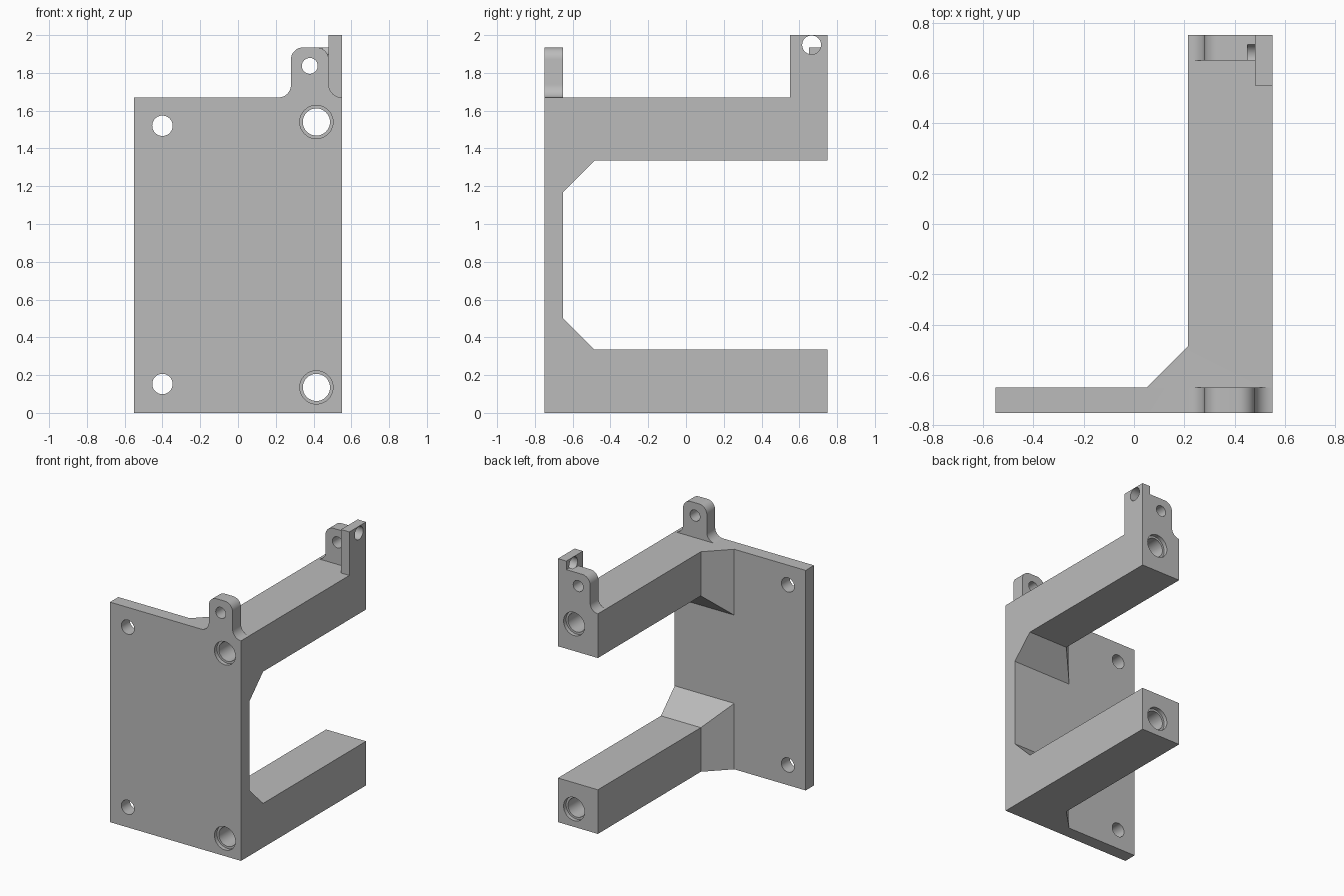
import bpy, bmesh, math
from mathutils import Matrix, Vector

if "Cube" in bpy.data.objects:
    bpy.data.objects.remove(bpy.data.objects["Cube"])

grey = bpy.data.materials.new("plain_grey")
grey.diffuse_color = (0.5, 0.5, 0.5, 1)
grey.use_nodes = True
grey.node_tree.nodes["Principled BSDF"].inputs["Base Color"].default_value = grey.diffuse_color


def finish(name, bm):
    bmesh.ops.recalc_face_normals(bm, faces=bm.faces)
    me = bpy.data.meshes.new(name)
    bm.to_mesh(me)
    bm.free()
    me.materials.append(grey)
    ob = bpy.data.objects.new(name, me)
    bpy.context.collection.objects.link(ob)
    return ob


def hull(name, points):
    bm = bmesh.new()
    for p in points:
        bm.verts.new(p)
    bmesh.ops.convex_hull(bm, input=bm.verts)
    bmesh.ops.dissolve_limit(bm, angle_limit=0.01, verts=bm.verts, edges=bm.edges)
    return finish(name, bm)


def rect(x0, x1, z0, z1, y):
    return [(x, y, z) for x in (x0, x1) for z in (z0, z1)]


def box(name, x0, x1, y0, y1, z0, z1):
    return hull(name, rect(x0, x1, z0, z1, y0) + rect(x0, x1, z0, z1, y1))


def prism(name, profile, y0, y1):
    """Extrude an x/z outline along y."""
    bm = bmesh.new()
    face = bm.faces.new([bm.verts.new((x, y0, z)) for x, z in profile])
    ext = bmesh.ops.extrude_face_region(bm, geom=[face])
    verts = [v for v in ext["geom"] if isinstance(v, bmesh.types.BMVert)]
    bmesh.ops.translate(bm, verts=verts, vec=(0, y1 - y0, 0))
    return finish(name, bm)


def rod(name, start, end, r):
    a, b = Vector(start), Vector(end)
    rot = (b - a).to_track_quat('Z', 'Y').to_matrix().to_4x4()
    bm = bmesh.new()
    bmesh.ops.create_cone(bm, cap_ends=True, segments=40, radius1=r, radius2=r,
                          depth=(b - a).length,
                          matrix=Matrix.Translation((a + b) / 2) @ rot)
    return finish(name, bm)


def arc(cx, cz, r, a0, a1, n=10):
    return [(cx + r * math.cos(math.radians(a0 + (a1 - a0) * i / n)),
             cz + r * math.sin(math.radians(a0 + (a1 - a0) * i / n)))
            for i in range(n + 1)]


# Front plate is the base every other part is merged into
bracket = box("bracket", -0.55, 0.55, -0.75, -0.65, 0, 1.67)
adds, cuts = [], []

# Two arms, each with a flared gusset at the plate
for z0, z1, g0, g1 in ((0, 0.335, 0, 0.5), (1.335, 1.67, 1.17, 1.67)):
    adds.append(box("arm", 0.215, 0.55, -0.75, 0.75, z0, z1))
    adds.append(hull("gusset", rect(0.05, 0.55, g0, g1, -0.75)
                     + rect(0.05, 0.55, g0, g1, -0.65)
                     + rect(0.215, 0.55, z0, z1, -0.485)))

# Rounded tabs with filleted feet; the rear one runs into the side ear
left = arc(0.345, 1.87, 0.065, 90, 180) + arc(0.215, 1.735, 0.065, 0, -90)
right = arc(0.55, 1.74, 0.07, 270, 180) + arc(0.415, 1.87, 0.065, 0, 90)
adds.append(prism("front_tab", [(0.215, 1.6), (0.55, 1.6)] + right + left, -0.75, -0.65))
adds.append(prism("rear_tab", [(0.215, 1.6), (0.52, 1.6), (0.52, 1.935)] + left, 0.65, 0.75))
adds.append(box("side_ear", 0.48, 0.55, 0.55, 0.75, 1.6, 2.0))

# Long bores with a shallow counterbore at each end
for z in (0.135, 1.54):
    cuts.append(rod("bore", (0.415, -0.8, z), (0.415, 0.8, z), 0.072))
    for s in (-1, 1):
        cuts.append(rod("counterbore", (0.415, s * 0.72, z), (0.415, s * 0.8, z), 0.088))
# Plate holes, tab holes and the blind ear hole
for z in (0.153, 1.52):
    cuts.append(rod("plate_hole", (-0.4, -0.8, z), (-0.4, -0.6, z), 0.054))
for y in (-0.7, 0.7):
    cuts.append(rod("tab_hole", (0.38, y - 0.1, 1.837), (0.38, y + 0.1, 1.837), 0.042))
cuts.append(rod("ear_hole", (0.45, 0.665, 1.948), (0.6, 0.665, 1.948), 0.05))

# Merge the parts, then drill
bpy.context.view_layer.objects.active = bracket
bracket.select_set(True)
for parts, op in ((adds, 'UNION'), (cuts, 'DIFFERENCE')):
    for part in parts:
        mod = bracket.modifiers.new(part.name, 'BOOLEAN')
        mod.operation, mod.solver, mod.object = op, 'EXACT', part
        bpy.ops.object.modifier_apply(modifier=mod.name)
        bpy.data.objects.remove(part)

bpy.ops.object.shade_smooth_by_angle(angle=math.radians(30))
